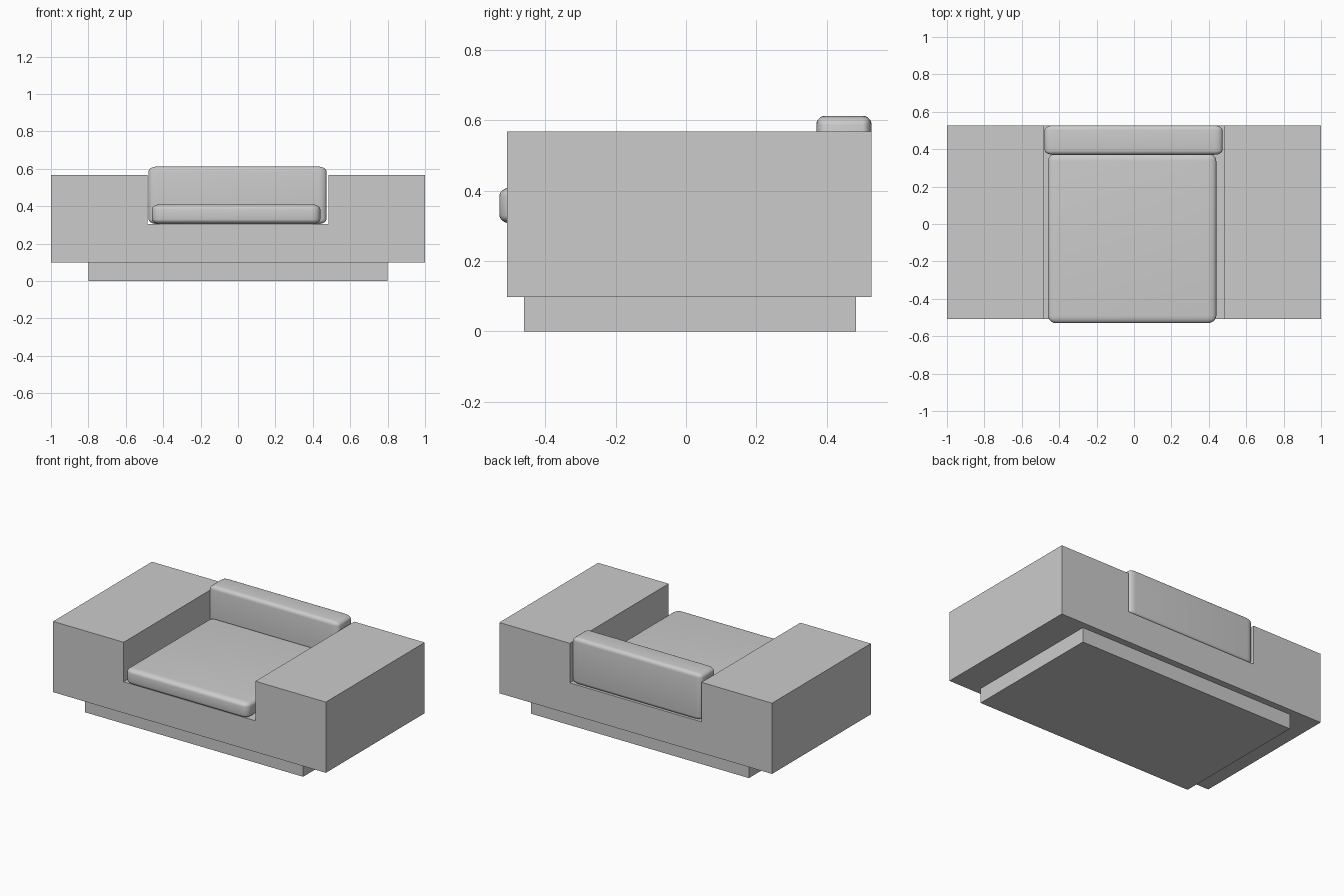
import bpy
import bmesh
from mathutils import Vector

cube = bpy.data.objects.get("Cube")
if cube:
    bpy.data.objects.remove(cube, do_unlink=True)

fabric = bpy.data.materials.new("light_grey")
fabric.use_nodes = True
fabric.diffuse_color = (0.6, 0.6, 0.6, 1)
fabric.node_tree.nodes["Principled BSDF"].inputs["Base Color"].default_value = (0.6, 0.6, 0.6, 1)


def add_object(name, bm):
    bmesh.ops.recalc_face_normals(bm, faces=bm.faces)
    mesh = bpy.data.meshes.new(name)
    bm.to_mesh(mesh)
    bm.free()
    mesh.materials.append(fabric)
    obj = bpy.data.objects.new(name, mesh)
    bpy.context.collection.objects.link(obj)
    return obj


def box(name, low, high, radius=None):
    """Box between two corners, with an optional rounding radius per axis."""
    low, high = Vector(low), Vector(high)
    size, centre = high - low, (low + high) / 2
    r = Vector(radius or (1, 1, 1))
    bm = bmesh.new()
    bmesh.ops.create_cube(bm, size=1)
    # Round with radius 1 in stretched space, then scale to the real size
    for v in bm.verts:
        v.co = Vector(c * s / k for c, s, k in zip(v.co, size, r))
    if radius:
        bmesh.ops.bevel(bm, geom=bm.edges[:], offset=1, offset_type='OFFSET',
                        segments=5, profile=0.5, affect='EDGES', clamp_overlap=True)
    for v in bm.verts:
        v.co = centre + Vector(c * k for c, k in zip(v.co, r))
    for f in bm.faces:
        f.smooth = bool(radius)
    return add_object(name, bm)


def extruded_profile(name, points, front, back):
    """Extrude an x-z outline from front to back."""
    bm = bmesh.new()
    face = bm.faces.new([bm.verts.new((x, front, z)) for x, z in points])
    grown = bmesh.ops.extrude_face_region(bm, geom=[face])["geom"]
    moved = [g for g in grown if isinstance(g, bmesh.types.BMVert)]
    bmesh.ops.translate(bm, verts=moved, vec=(0, back - front, 0))
    return add_object(name, bm)


# Plinth under the body
box("base", (-0.8, -0.46, 0), (0.8, 0.483, 0.098))

# Body with wide arms either side of an open channel
half = [(1, 0.098), (1, 0.567), (0.483, 0.567), (0.483, 0.305)]
outline = half + [(-x, z) for x, z in reversed(half)]
extruded_profile("body_and_arms", outline, -0.508, 0.527)

# Cushions
box("seat_cushion", (-0.46, -0.53, 0.305), (0.44, 0.376, 0.41), (0.045, 0.04, 0.025))
box("back_cushion", (-0.478, 0.37, 0.305), (0.473, 0.527, 0.612), (0.045, 0.025, 0.025))
